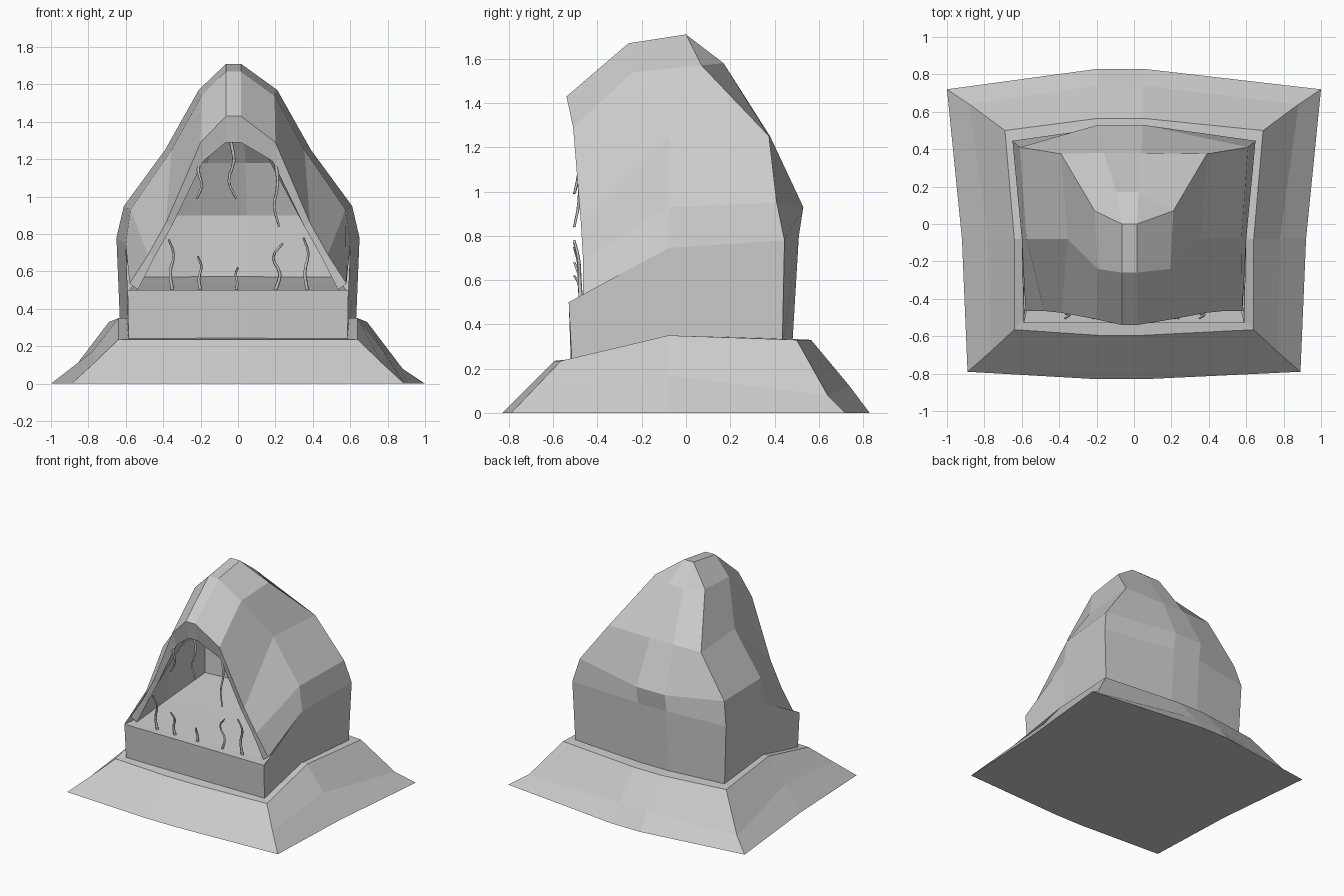
import bpy, bmesh
from mathutils import Vector

if "Cube" in bpy.data.objects:
    bpy.data.objects.remove(bpy.data.objects["Cube"])


def mirrored(half):
    """Half outline on +x -> full outline; central points lean a little to -x."""
    def lean(x, s):
        return s * x - (0.6 * x if x < 0.15 else 0)
    return ([(lean(x, 1), y, z) for x, y, z in half] +
            [(lean(x, -1), y, z) for x, y, z in reversed(half)])


def add_rows(bm, rows, closed):
    """Loft quads between successive rows of points."""
    grid = [[bm.verts.new(p) for p in mirrored(r)] for r in rows]
    n = len(grid[0])
    for a, b in zip(grid, grid[1:]):
        for j in range(n if closed else n - 1):
            k = (j + 1) % n
            bm.faces.new((a[j], a[k], b[k], b[j]))
    return grid


def finish(bm, name):
    bmesh.ops.remove_doubles(bm, verts=bm.verts, dist=0.0005)
    bmesh.ops.recalc_face_normals(bm, faces=bm.faces)
    me = bpy.data.meshes.new(name)
    bm.to_mesh(me)
    bm.free()
    ob = bpy.data.objects.new(name, me)
    bpy.context.collection.objects.link(ob)
    return ob


# Flared foot: front middle, front corner, side, back corner, back middle
bm = bmesh.new()
g = add_rows(bm, [
    [(.12, -.83, 0), (.89, -.79, 0), (.92, -.08, 0), (1, .72, 0), (.12, .83, 0)],
    [(.12, -.715, .115), (.77, -.685, .11), (.78, -.08, .17), (.88, .64, .08), (.12, .74, .12)],
    [(.12, -.595, .235), (.64, -.565, .235), (.64, -.08, .35), (.69, .5, .33), (.12, .565, .33)],
    [(.12, -.5, .245), (.57, -.49, .245), (.58, -.08, .35), (.62, .42, .335), (.12, .46, .335)],
], True)
bm.faces.new(g[0])
finish(bm, "flared_foot")

# Low wall
wall_top = [(.12, -.53, .5), (.59, -.53, .5), (.6, -.08, .745), (.65, .445, .78), (.12, .51, .8)]
bm = bmesh.new()
add_rows(bm, [
    [(.12, -.52, .22), (.585, -.515, .22), (.595, -.08, .33), (.63, .435, .3), (.12, .48, .3)],
    wall_top,
], True)
finish(bm, "low_wall")

# Sloping floor with the front sill
bm = bmesh.new()
g = add_rows(bm, [
    [(.59, -.53, .5)], [(.575, -.46, .503)], [(.56, -.08, .53)], [(.54, .37, .57)], [(.12, .4, .573)],
], False)
finish(bm, "floor")

# Hood shell: columns are front edge, middle, back corner, back centre
outer = [
    [(.58, -.465, .535), wall_top[2], wall_top[3], wall_top[4]],
    [(.48, -.465, .69), (.575, -.08, .93), (.61, .41, .95), (.12, .53, .93)],
    [(.385, -.475, .86), (.355, -.08, 1.25), (.39, .375, 1.25), (.1, .38, 1.25)],
    [(.2, -.51, 1.29), (.195, -.24, 1.54), (.21, .07, 1.57), (.06, .17, 1.58)],
    [(.04, -.54, 1.43), (.04, -.26, 1.67), (.04, 0, 1.71), (.04, 0, 1.71)],
]
inner = [
    [(.535, -.46, .502), (.54, -.08, .53), (.53, .36, .57), (.12, .39, .57)],
    [(.445, -.46, .68), (.51, -.08, .88), (.52, .34, .9), (.12, .42, .9)],
    [(.355, -.47, .84), (.3, -.1, 1.17), (.31, .29, 1.18), (.1, .3, 1.18)],
    [(.185, -.48, 1.19), (.14, -.24, 1.4), (.14, .04, 1.45), (.06, .1, 1.47)],
    [(.04, -.51, 1.29), (.04, -.26, 1.5), (.04, 0, 1.55), (.04, 0, 1.55)],
]
bm = bmesh.new()
go = add_rows(bm, outer, False)
gi = add_rows(bm, inner, False)
for top in (go[-1], gi[-1]):                     # flat ridge strips
    for j in range(2):
        bm.faces.new((top[j], top[j + 1], top[-2 - j], top[-1 - j]))
for side in (0, -1):                             # rim around the opening
    for i in range(4):
        bm.faces.new((go[i][side], go[i + 1][side], gi[i + 1][side], gi[i][side]))
bm.faces.new((go[-1][0], go[-1][-1], gi[-1][-1], gi[-1][0]))
for j in range(7):                               # hidden lower edge
    bm.faces.new((go[0][j], go[0][j + 1], gi[0][j + 1], gi[0][j]))
finish(bm, "hood")


# Little curling roots around the opening: x, start z, end z, sideways bend
def root(i, x, z0, z1, bend):
    cu = bpy.data.curves.new("root_%d" % i, "CURVE")
    cu.dimensions = "3D"
    cu.bevel_depth = 0.009
    cu.bevel_resolution = 0
    cu.resolution_u = 3
    cu.use_fill_caps = True
    sp = cu.splines.new("BEZIER")
    sp.bezier_points.add(3)
    h = z1 - z0
    path = [(0, -.475, 0), (bend * .6, -.48, .35), (-bend * .3, -.485, .7), (bend, -.505, 1)]
    for p, (dx, y, t) in zip(sp.bezier_points, path):
        p.co = Vector((x + dx, y, z0 + h * t))
        p.handle_left_type = p.handle_right_type = "AUTO"
        p.radius = 1.15 - .5 * t
    ob = bpy.data.objects.new("root_%d" % i, cu)
    bpy.context.collection.objects.link(ob)


for i, r in enumerate([
    (-.2, 1.22, .99, -.02), (-.04, 1.3, .99, .03), (.2, 1.19, .84, .02),
    (-.35, .5, .77, -.02), (-.2, .5, .68, -.015), (-.01, .5, .62, .01),
    (.2, .5, .75, .04), (.37, .5, .78, -.02),
]):
    root(i, *r)
